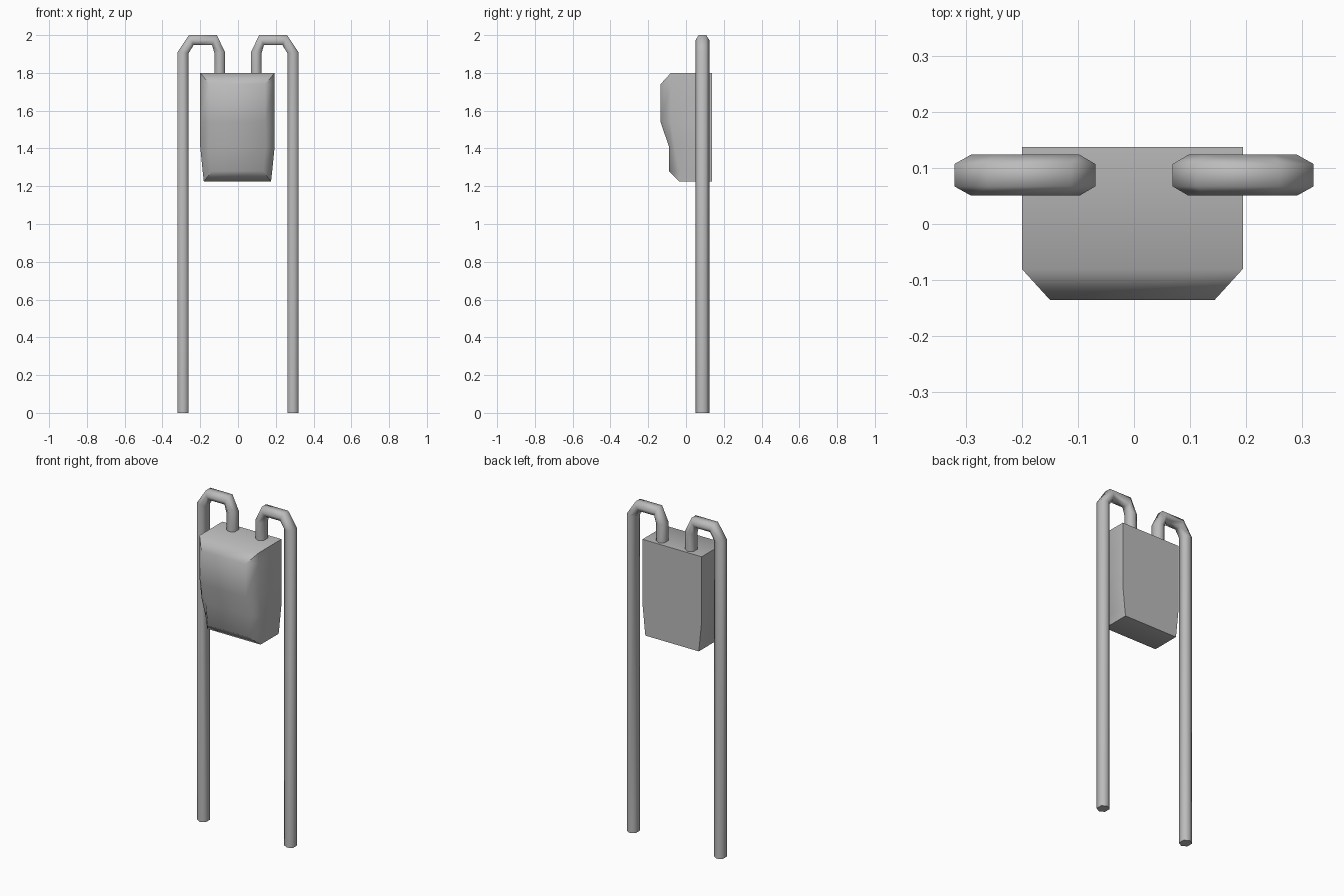
import bpy, bmesh, math
from mathutils import Vector

cube = bpy.data.objects.get("Cube")
if cube:
    bpy.data.objects.remove(cube, do_unlink=True)

grey = bpy.data.materials.new("mid_grey")
grey.use_nodes = True
colour = (0.5, 0.5, 0.5, 1)
grey.diffuse_color = colour
grey.node_tree.nodes["Principled BSDF"].inputs["Base Color"].default_value = colour


def loft(name, rings, smooth_angle):
    """Skin a stack of equal-sized vertex rings and cap both ends."""
    bm = bmesh.new()
    loops = [[bm.verts.new(p) for p in ring] for ring in rings]
    n = len(loops[0])
    for a, b in zip(loops, loops[1:]):
        for i in range(n):
            j = (i + 1) % n
            bm.faces.new((a[i], a[j], b[j], b[i]))
    bm.faces.new(loops[0])
    bm.faces.new(loops[-1])
    bmesh.ops.remove_doubles(bm, verts=bm.verts, dist=0.0005)
    bmesh.ops.recalc_face_normals(bm, faces=bm.faces)
    mesh = bpy.data.meshes.new(name)
    bm.to_mesh(mesh)
    bm.free()
    obj = bpy.data.objects.new(name, mesh)
    bpy.context.collection.objects.link(obj)
    mesh.materials.append(grey)
    bpy.ops.object.select_all(action='DESELECT')
    obj.select_set(True)
    bpy.context.view_layer.objects.active = obj
    bpy.ops.object.shade_smooth_by_angle(angle=math.radians(smooth_angle))
    return obj


# Pouch: level height, half width, side corner y, front half width, front y
BACK, SHIFT = 0.137, -0.003
levels = [
    (1.8, 0.197, -0.08, 0.197, -0.08),
    (1.74, 0.197, -0.08, 0.147, -0.135),
    (1.54, 0.197, -0.08, 0.147, -0.135),
    (1.41, 0.197, -0.06, 0.15, -0.09),
    (1.28, 0.184, -0.035, 0.135, -0.09),
    (1.225, 0.178, -0.035, 0.178, -0.035),
]
pouch = []
for z, w, side_y, front_w, front_y in levels:
    half = [(w, BACK), (w, side_y), (front_w, front_y)]
    outline = half + [(-x, y) for x, y in reversed(half)]
    pouch.append([(x + SHIFT, y, z) for x, y in outline])
loft("pouch", pouch, 50)

# Hooked straps: outer and inner edge of the bend at each station (x, z)
stations = [
    ((0.32, 0), (0.261, 0)),
    ((0.32, 1.91), (0.261, 1.905)),
    ((0.26, 2.0), (0.235, 1.947)),
    ((0.112, 2.0), (0.137, 1.947)),
    ((0.069, 1.91), (0.125, 1.905)),
    ((0.069, 1.78), (0.125, 1.78)),
]
STRAP_Y, FLAT, POINT = 0.087, 0.02, 0.0365
for side, label in ((1, "left"), (-1, "right")):
    rings = []
    for outer, inner in stations:
        o, i = Vector(outer), Vector(inner)
        m = (o + i) / 2
        section = [(o, FLAT), (m, POINT), (i, FLAT), (i, -FLAT), (m, -POINT), (o, -FLAT)]
        rings.append([(side * p.x, STRAP_Y + dy, p.y) for p, dy in section])
    loft(label + "_strap", rings, 65)
